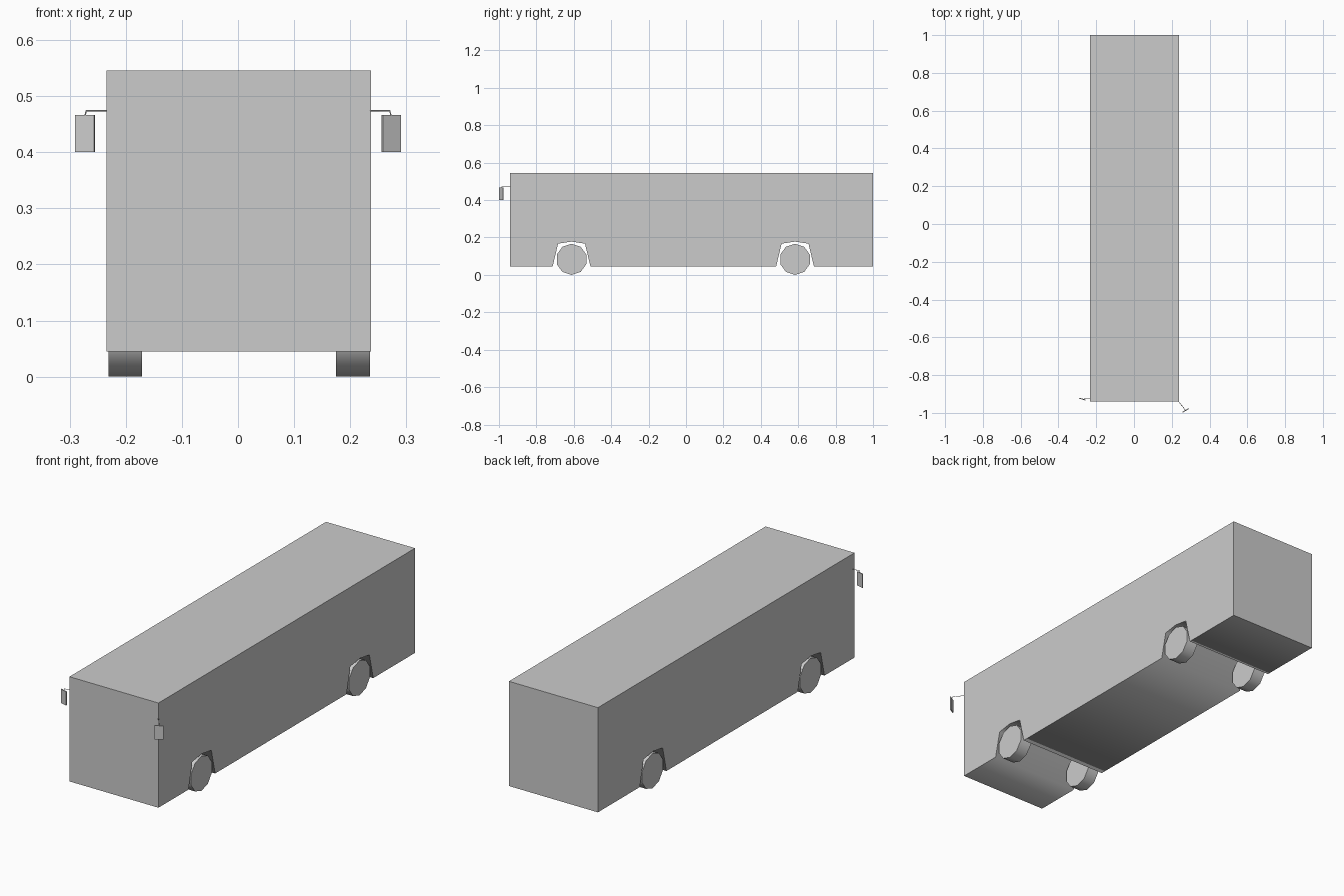
import bpy, bmesh
from math import radians, atan2, hypot, pi
from mathutils import Matrix, Vector

if "Cube" in bpy.data.objects:
    bpy.data.objects.remove(bpy.data.objects["Cube"])


def finish(name, bm, angle=None):
    bmesh.ops.recalc_face_normals(bm, faces=bm.faces[:])
    mesh = bpy.data.meshes.new(name)
    bm.to_mesh(mesh)
    bm.free()
    ob = bpy.data.objects.new(name, mesh)
    bpy.context.collection.objects.link(ob)
    if angle:
        bpy.ops.object.select_all(action='DESELECT')
        ob.select_set(True)
        bpy.context.view_layer.objects.active = ob
        bpy.ops.object.shade_smooth_by_angle(angle=radians(angle))
    return ob


AXLES = (-0.612, 0.583)
FLOOR, ROOF = 0.045, 0.546
LEFT, RIGHT = -0.234, 0.237

# Body: side profile with two wheel arches, extruded across the width
arch = [(-0.101, FLOOR), (-0.072, 0.167), (0, 0.178), (0.072, 0.167), (0.101, FLOOR)]
profile = [(-0.94, FLOOR)]
for axle in AXLES:
    profile += [(axle + dy, z) for dy, z in arch]
profile += [(1.0, FLOOR), (1.0, ROOF), (-0.94, ROOF)]
bm = bmesh.new()
side = bm.faces.new([bm.verts.new((LEFT, y, z)) for y, z in profile])
ext = bmesh.ops.extrude_face_region(bm, geom=[side], use_keep_orig=True)
bmesh.ops.translate(bm, vec=(RIGHT - LEFT, 0, 0),
                    verts=[v for v in ext["geom"] if isinstance(v, bmesh.types.BMVert)])
finish("body", bm, 80)

# Wheels: ten-sided cylinders with a corner pointing straight up
for end, axle in zip(("front", "rear"), AXLES):
    for label, x in (("left", -0.201), ("right", 0.205)):
        bm = bmesh.new()
        bmesh.ops.create_cone(bm, cap_ends=True, segments=10, radius1=0.083,
                              radius2=0.083, depth=0.06)
        top = max(bm.verts, key=lambda v: v.co.y)
        turn = pi / 2 - atan2(top.co.y, top.co.x)
        bmesh.ops.rotate(bm, verts=bm.verts[:], matrix=Matrix.Rotation(turn, 3, 'Z'))
        # Cylinder axis onto x, local y onto z
        bmesh.ops.transform(bm, verts=bm.verts[:], matrix=Matrix(
            ((0, 0, 1, x), (1, 0, 0, axle), (0, 1, 0, 0.083), (0, 0, 0, 1))))
        finish(f"{end}_{label}_wheel", bm, 40)


# Mirrors: a thin angled plate hanging from a bent arm
def mirror(label, a, b, root):
    a, b = Vector(a), Vector(b)
    d, mid = b - a, (a + b) / 2
    bm = bmesh.new()
    bmesh.ops.create_cube(bm, size=1, matrix=Matrix.Translation((mid.x, mid.y, 0.433))
                          @ Matrix.Rotation(atan2(d.y, d.x), 4, 'Z')
                          @ Matrix.Diagonal((hypot(d.x, d.y), 0.005, 0.066, 1)))
    finish(f"{label}_mirror", bm)

    elbow = Vector(root).lerp(mid, 0.93)
    curve = bpy.data.curves.new(f"{label}_mirror_arm", 'CURVE')
    curve.dimensions = '3D'
    curve.bevel_depth = 0.0014
    curve.bevel_resolution = 0
    curve.use_fill_caps = True
    path = [(*root, 0.474), (*elbow, 0.474), (*mid, 0.464)]
    spline = curve.splines.new('POLY')
    spline.points.add(len(path) - 1)
    for p, co in zip(spline.points, path):
        p.co = (*co, 1)
    bpy.context.collection.objects.link(bpy.data.objects.new(f"{label}_mirror_arm", curve))


mirror("left", (-0.290, -0.922), (-0.256, -0.932), (-0.233, -0.925))
mirror("right", (0.257, -0.997), (0.289, -0.977), (0.235, -0.938))
